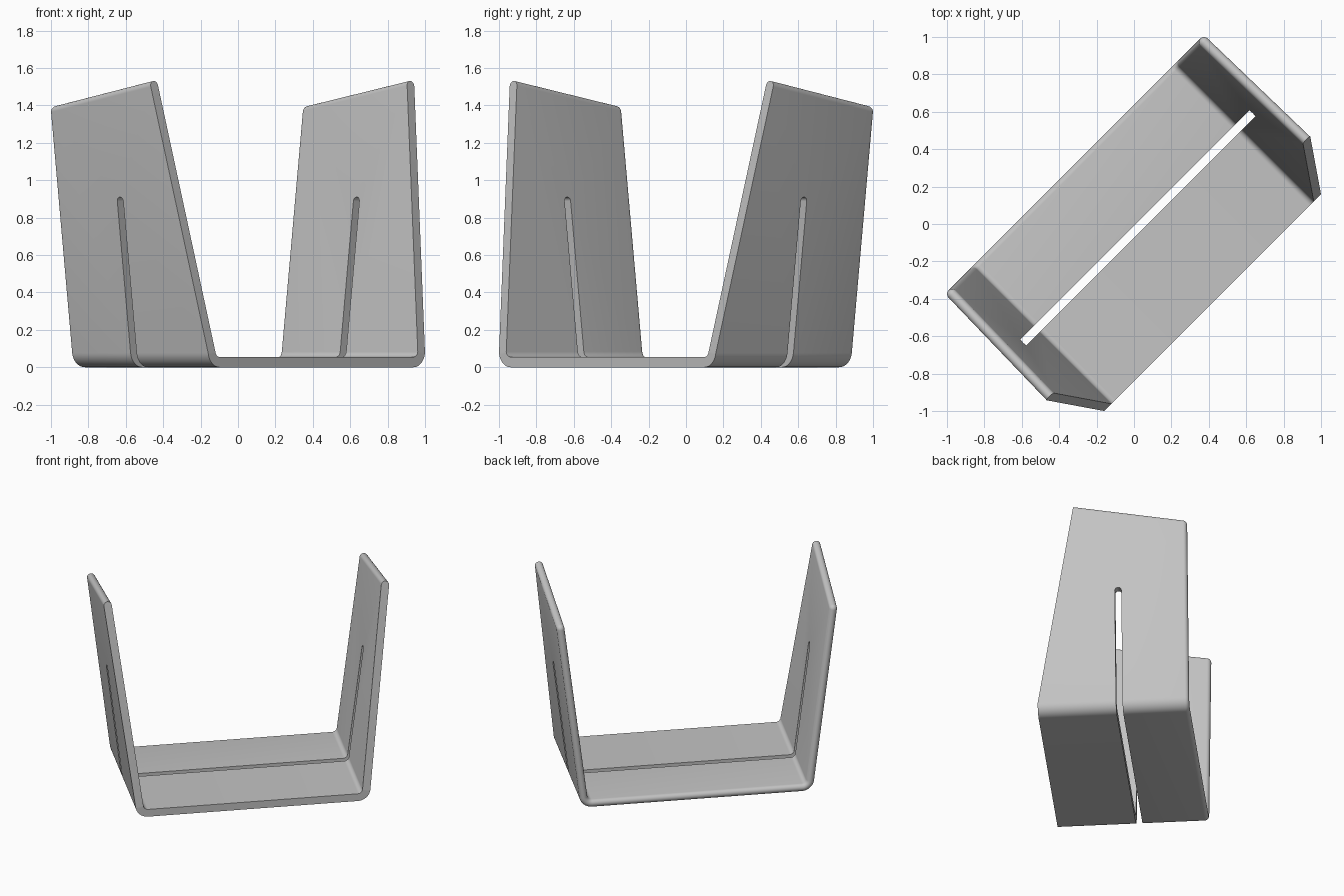
import bpy, bmesh, math

if "Cube" in bpy.data.objects:
    bpy.data.objects.remove(bpy.data.objects["Cube"])

R = 0.0275                      # half of the sheet thickness
BEND = 0.06                     # bend radius of the sheet's middle layer
LEAN = math.atan(0.124)         # outward lean of the walls
CORNER = 0.786                  # half length of the base at the bend corner
V_FRONT, V_TOP, V_BACK = -0.594, -0.332, 0.423
turn = math.sqrt(0.5)

arc_angle = math.pi / 2 - LEAN
bend_u = CORNER - BEND * math.tan(arc_angle / 2)
bend_z = R + BEND
wall_u = bend_u + BEND * math.cos(LEAN)
wall_z = bend_z - BEND * math.sin(LEAN)


def wall_length(v):
    """Length of the wall up to its sloping rim."""
    return (1.391 + 0.178 * (0.4525 - v) - wall_z) / math.cos(LEAN)


# Cross-section: square front edge, fully rounded back edge
ARC = 10
section = [(None, 1.0)]
for i in range(ARC + 1):
    a = math.pi / 2 - math.pi * i / ARC
    section.append((R * math.cos(a), math.sin(a)))
section.append((None, -1.0))


def place(u, v, z, side):
    u *= side
    return ((u - v) * turn, (u + v) * turn, z)


def bend_ring(a, side):
    ring = []
    for dv, n in section:
        v = V_FRONT if dv is None else V_BACK + dv
        d = BEND + n * R
        ring.append(place(bend_u + d * math.sin(a), v, bend_z - d * math.cos(a), side))
    return ring


def rim_ring(phi, side):
    ring = []
    for dv, n in section:
        base_v = V_TOP if dv is None else V_BACK + dv * math.cos(phi)
        top = wall_length(base_v)
        s = top - R + R * math.sin(phi)
        v = V_FRONT + (V_TOP - V_FRONT) * s / top if dv is None else base_v
        off = n * R * math.cos(phi)
        ring.append(place(wall_u + s * math.sin(LEAN) + off * math.cos(LEAN), v,
                          wall_z + s * math.cos(LEAN) - off * math.sin(LEAN), side))
    return ring


def half(side):
    rings = [bend_ring(arc_angle * i / 10, side) for i in range(11)]
    return rings + [rim_ring(math.pi / 2 * i / 6, side) for i in range(7)]


def finish(bm, name):
    bmesh.ops.remove_doubles(bm, verts=bm.verts, dist=0.00005)
    bmesh.ops.recalc_face_normals(bm, faces=bm.faces)
    mesh = bpy.data.meshes.new(name)
    bm.to_mesh(mesh)
    bm.free()
    obj = bpy.data.objects.new(name, mesh)
    bpy.context.collection.objects.link(obj)
    return obj


# Bent sheet: base and two leaning walls
bm = bmesh.new()
rings = [[bm.verts.new(p) for p in ring] for ring in half(-1)[::-1] + half(1)]
count = len(section)
for r0, r1 in zip(rings, rings[1:]):
    for i in range(count):
        j = (i + 1) % count
        bm.faces.new((r0[i], r0[j], r1[j], r1[i]))
bracket = finish(bm, "bent_bracket")

# Slot cutter: round-topped bar running through the base and both walls
SLOT_V, SLOT_R, SLOT_TOP = -0.03, 0.0225, 0.91
outline = [(SLOT_V + SLOT_R, -0.2)]
for i in range(13):
    a = math.pi * i / 12
    outline.append((SLOT_V + SLOT_R * math.cos(a), SLOT_TOP - SLOT_R + SLOT_R * math.sin(a)))
outline.append((SLOT_V - SLOT_R, -0.2))
bm = bmesh.new()
ends = [[bm.verts.new(place(u, v, z, 1)) for v, z in outline] for u in (-1.5, 1.5)]
for i in range(len(outline)):
    j = (i + 1) % len(outline)
    bm.faces.new((ends[0][i], ends[0][j], ends[1][j], ends[1][i]))
for end in ends:
    bm.faces.new(end)
cutter = finish(bm, "slot_cutter")
cutter.hide_render = True
cutter.hide_viewport = True

cut = bracket.modifiers.new("slot", 'BOOLEAN')
cut.operation = 'DIFFERENCE'
cut.solver = 'EXACT'
cut.object = cutter

# Apply the cut, then smooth the bends and keep the flat edges crisp
bpy.context.view_layer.objects.active = bracket
bracket.select_set(True)
bpy.ops.object.modifier_apply(modifier="slot")
bpy.data.objects.remove(cutter)

grey = bpy.data.materials.new("plain_grey")
grey.diffuse_color = (0.55, 0.55, 0.55, 1)
grey.use_nodes = True
grey.node_tree.nodes["Principled BSDF"].inputs["Base Color"].default_value = grey.diffuse_color
bracket.data.materials.clear()
bracket.data.materials.append(grey)
for poly in bracket.data.polygons:
    poly.material_index = 0
bpy.ops.object.shade_smooth_by_angle(angle=math.radians(35))
